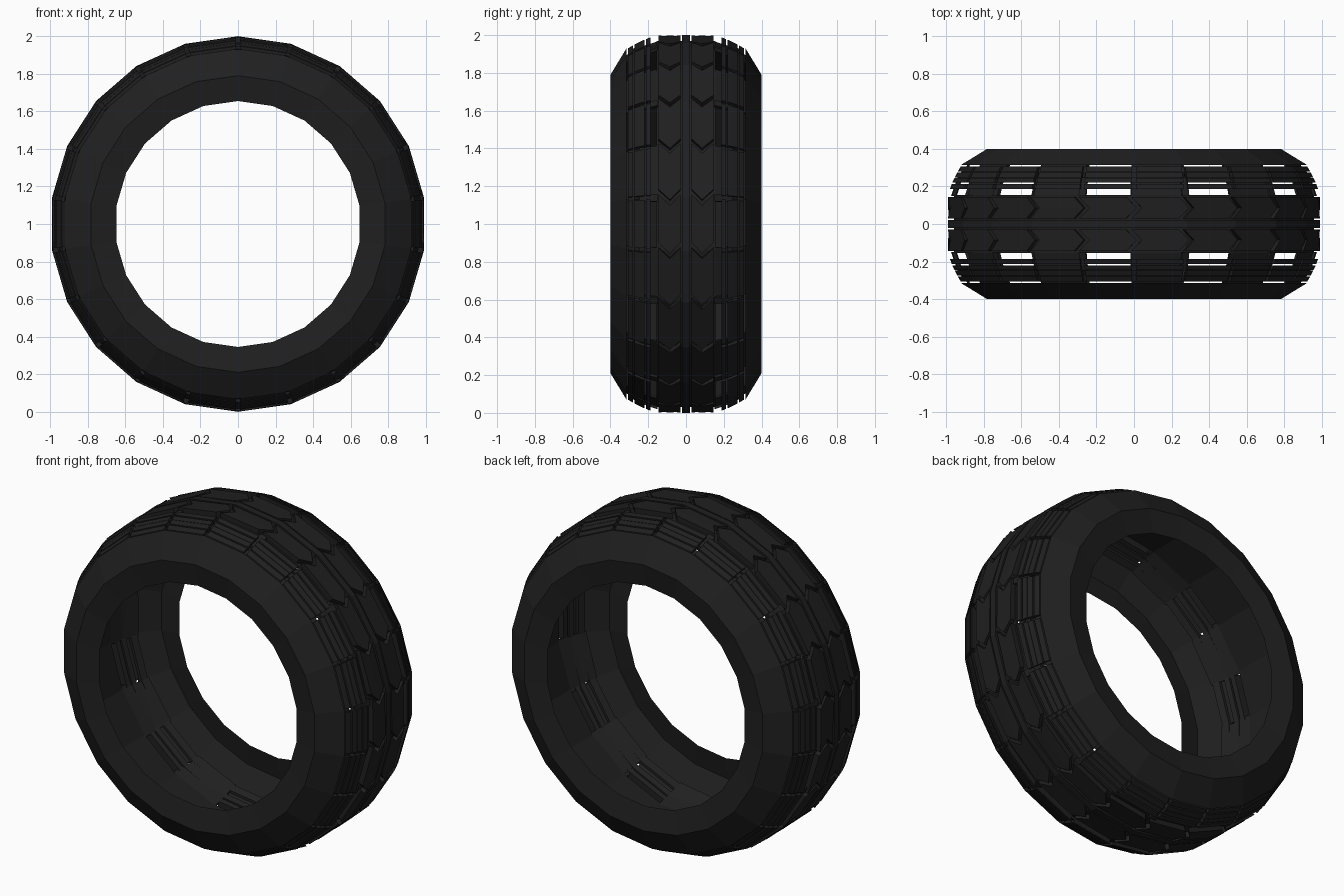
import bpy, bmesh, math

cube = bpy.data.objects.get("Cube")
if cube:
    bpy.data.objects.remove(cube, do_unlink=True)

SEGS = 22
STEP = 2 * math.pi / SEGS

rubber = bpy.data.materials.new("black_rubber")
rubber.use_nodes = True
COLOR = (0.014, 0.014, 0.014, 1)
rubber.diffuse_color = COLOR
bsdf = rubber.node_tree.nodes["Principled BSDF"]
bsdf.inputs["Base Color"].default_value = COLOR
bsdf.inputs["Roughness"].default_value = 0.9


def on_ring(u, y, r):
    """Point on the faceted wheel, u counted in segments from the top."""
    k = math.floor(u)
    f = u - k
    a, b = k * STEP, (k + 1) * STEP
    return (r * ((1 - f) * math.sin(a) + f * math.sin(b)), y,
            1 + r * ((1 - f) * math.cos(a) + f * math.cos(b)))


def crown(y):
    """Outer radius of the tread across its width."""
    y = abs(y)
    if y < 0.14:
        return 1.0
    return 1.0 - 0.07 * ((y - 0.14) / 0.17) ** 1.5


def finish(name, bm):
    bmesh.ops.recalc_face_normals(bm, faces=bm.faces)
    mesh = bpy.data.meshes.new(name)
    bm.to_mesh(mesh)
    bm.free()
    mesh.materials.append(rubber)
    obj = bpy.data.objects.new(name, mesh)
    bpy.context.collection.objects.link(obj)
    return obj


def block(bm, ys, u0, u1, depth, drop=0.0, bend=None):
    """Tread block between two angles; bend shifts both ends into a chevron."""
    bend = bend or [0] * len(ys)
    section = [(y, crown(y) - drop, b) for y, b in zip(ys, bend)]
    section += [(y, crown(y) - drop - depth, b) for y, b in zip(ys[::-1], bend[::-1])]
    ends = [[bm.verts.new(on_ring(u + b, y, r)) for y, r, b in section] for u in (u0, u1)]
    n, m = len(section), len(ys)
    for i in range(n):
        j = (i + 1) % n
        bm.faces.new((ends[0][i], ends[0][j], ends[1][j], ends[1][i]))
    for ring in ends:
        for i in range(m - 1):
            bm.faces.new((ring[i], ring[i + 1], ring[n - 2 - i], ring[n - 1 - i]))


def loop_strip(name, profile, closed=False):
    """Sweep a (y, r) profile around the wheel."""
    bm = bmesh.new()
    rings = [[bm.verts.new(on_ring(k, y, r)) for y, r in profile] for k in range(SEGS)]
    count = len(profile) if closed else len(profile) - 1
    for k in range(SEGS):
        a, b = rings[k], rings[(k + 1) % SEGS]
        for i in range(count):
            j = (i + 1) % len(profile)
            bm.faces.new((a[i], a[j], b[j], b[i]))
    return finish(name, bm)


def band(name, y0, y1, drop, depth):
    loop_strip(name, [(y0, crown(y0) - drop), (y1, crown(y1) - drop),
                      (y1, crown(y1) - drop - depth), (y0, crown(y0) - drop - depth)], True)


# Centre rib and the floor of its two grooves
band("centre_rib", -0.02, 0.02, 0.0, 0.04)
band("centre_floor", -0.155, 0.155, 0.03, 0.015)

for side, s in (("left", 1), ("right", -1)):
    tag = "back_" if s > 0 else "front_"

    # Sidewall from the bead to the shoulder
    loop_strip(tag + "sidewall", [(s * 0.375, 0.655), (s * 0.4, 0.79),
                                  (s * 0.315, 0.93), (s * 0.315, 0.9)])

    # Chevron-ended blocks beside the centre rib
    bm = bmesh.new()
    for k in range(SEGS):
        block(bm, [s * 0.03, s * 0.085, s * 0.145], k + 0.05, k + 0.95, 0.032,
              bend=[-0.1, 0.1, -0.1])
    finish(tag + "chevron_blocks", bm)

    # Narrow shoulder ribs, each split into one block per segment
    bm = bmesh.new()
    for y0, y1 in ((0.187, 0.212), (0.22, 0.245), (0.247, 0.273), (0.28, 0.307)):
        for k in range(SEGS):
            block(bm, [s * y0, s * y1], k + 0.04, k + 0.96, 0.03)
    finish(tag + "shoulder_ribs", bm)

    # Continuous bases that carry the ribs across the seams
    for i, (y0, y1) in enumerate(((0.187, 0.212), (0.22, 0.247), (0.273, 0.307))):
        band(tag + "rib_base_%d" % (i + 1), s * y0, s * y1, 0.02, 0.025)

    # Groove floor under every second segment; the others stay open
    bm = bmesh.new()
    for k in range(0, SEGS, 2):
        block(bm, [s * 0.15, s * 0.23, s * 0.315], k - 0.05, k + 1, 0.012, drop=0.03)
        # Small bridges tying the ribs together at the seams
        block(bm, [s * 0.15, s * 0.247], k + 0.93, k + 1.07, 0.02, drop=0.015)
    finish(tag + "groove_floor", bm)
